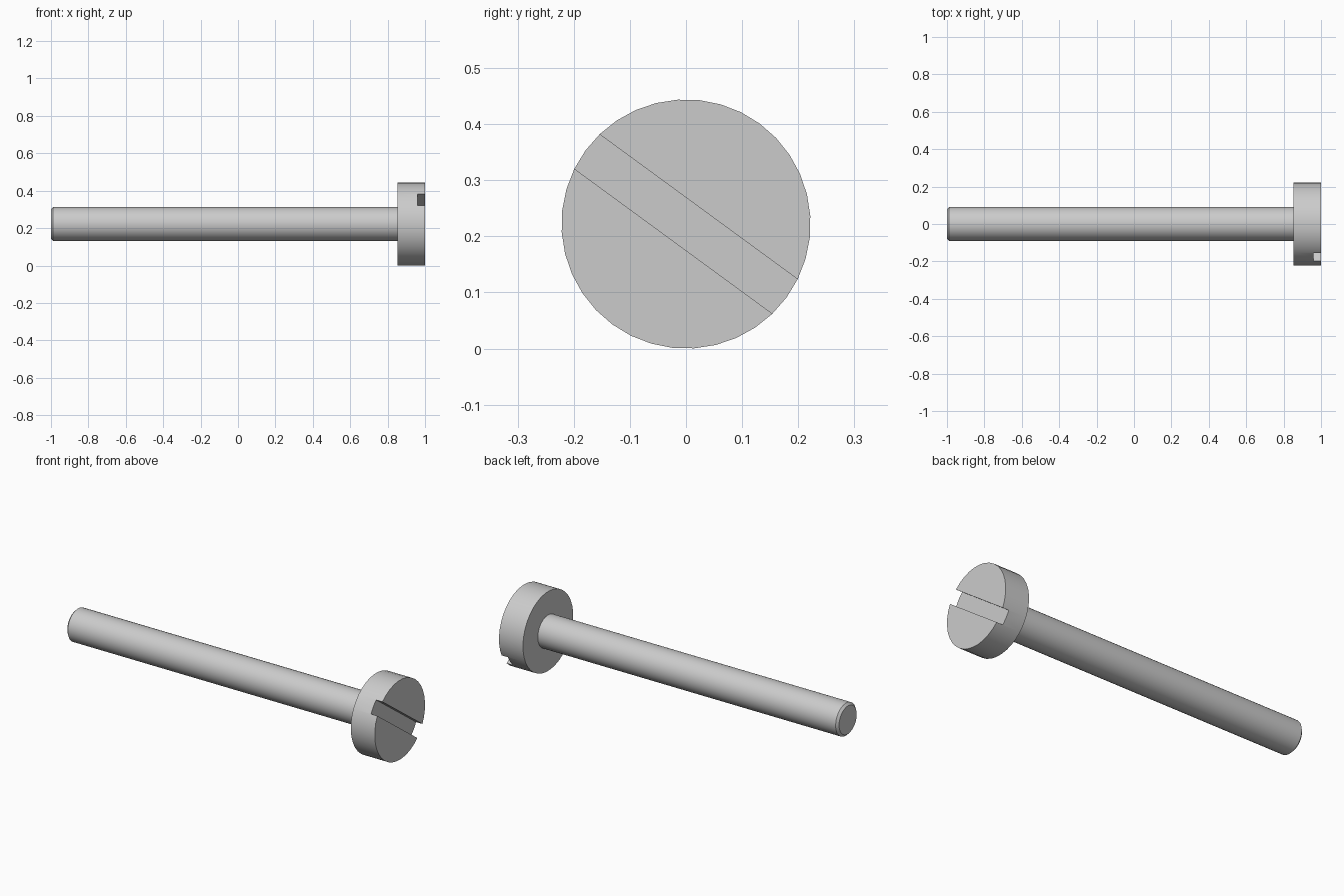
import bpy
import bmesh
import math
from mathutils import Matrix

cube = bpy.data.objects.get("Cube")
if cube:
    bpy.data.objects.remove(cube, do_unlink=True)

HEAD_R, SHAFT_R = 0.222, 0.091
SLOT_ANGLE = math.radians(-36.2)
SIDES = 36

steel = bpy.data.materials.new("grey steel")
steel.use_nodes = True
steel.diffuse_color = (0.6, 0.6, 0.6, 1)
steel.node_tree.nodes["Principled BSDF"].inputs["Base Color"].default_value = (0.6, 0.6, 0.6, 1)


def finish(name, bm):
    mesh = bpy.data.meshes.new(name)
    bmesh.ops.recalc_face_normals(bm, faces=bm.faces)
    bm.to_mesh(mesh)
    bm.free()
    mesh.materials.append(steel)
    obj = bpy.data.objects.new(name, mesh)
    bpy.context.collection.objects.link(obj)
    return obj


def turned(name, profile):
    """Closed solid turned around the long axis from (x, radius) points."""
    bm = bmesh.new()
    rings = []
    for x, r in profile:
        angles = [SLOT_ANGLE + math.tau * i / SIDES for i in range(SIDES)]
        rings.append([bm.verts.new((x, r * math.cos(a), HEAD_R + r * math.sin(a))) for a in angles])
    for a, b in zip(rings, rings[1:]):
        for i in range(SIDES):
            j = (i + 1) % SIDES
            bm.faces.new((a[i], a[j], b[j], b[i]))
    bm.faces.new(rings[0])
    bm.faces.new(rings[-1])
    return finish(name, bm)


# Shaft with a chamfered tip, and head in one solid
screw = turned("slotted_screw", [(-1, SHAFT_R - 0.013), (-0.988, SHAFT_R),
                                 (0.852, SHAFT_R), (0.852, HEAD_R), (1, HEAD_R)])

# Driver slot cut across the head
bm = bmesh.new()
bmesh.ops.create_cube(bm, size=1)
bm.transform(Matrix.Translation((1, 0, HEAD_R)) @ Matrix.Rotation(SLOT_ANGLE, 4, "X")
             @ Matrix.Diagonal((0.078, 0.6, 0.076, 1)))
cutter = finish("slot_cutter", bm)
cutter.hide_render = True

cut = screw.modifiers.new("slot", "BOOLEAN")
cut.operation = "DIFFERENCE"
cut.solver = "EXACT"
cut.object = cutter
bpy.ops.object.select_all(action="DESELECT")
screw.select_set(True)
bpy.context.view_layer.objects.active = screw
bpy.ops.object.modifier_apply(modifier=cut.name)
bpy.data.objects.remove(cutter, do_unlink=True)
bpy.ops.object.shade_smooth_by_angle(angle=math.radians(30))
